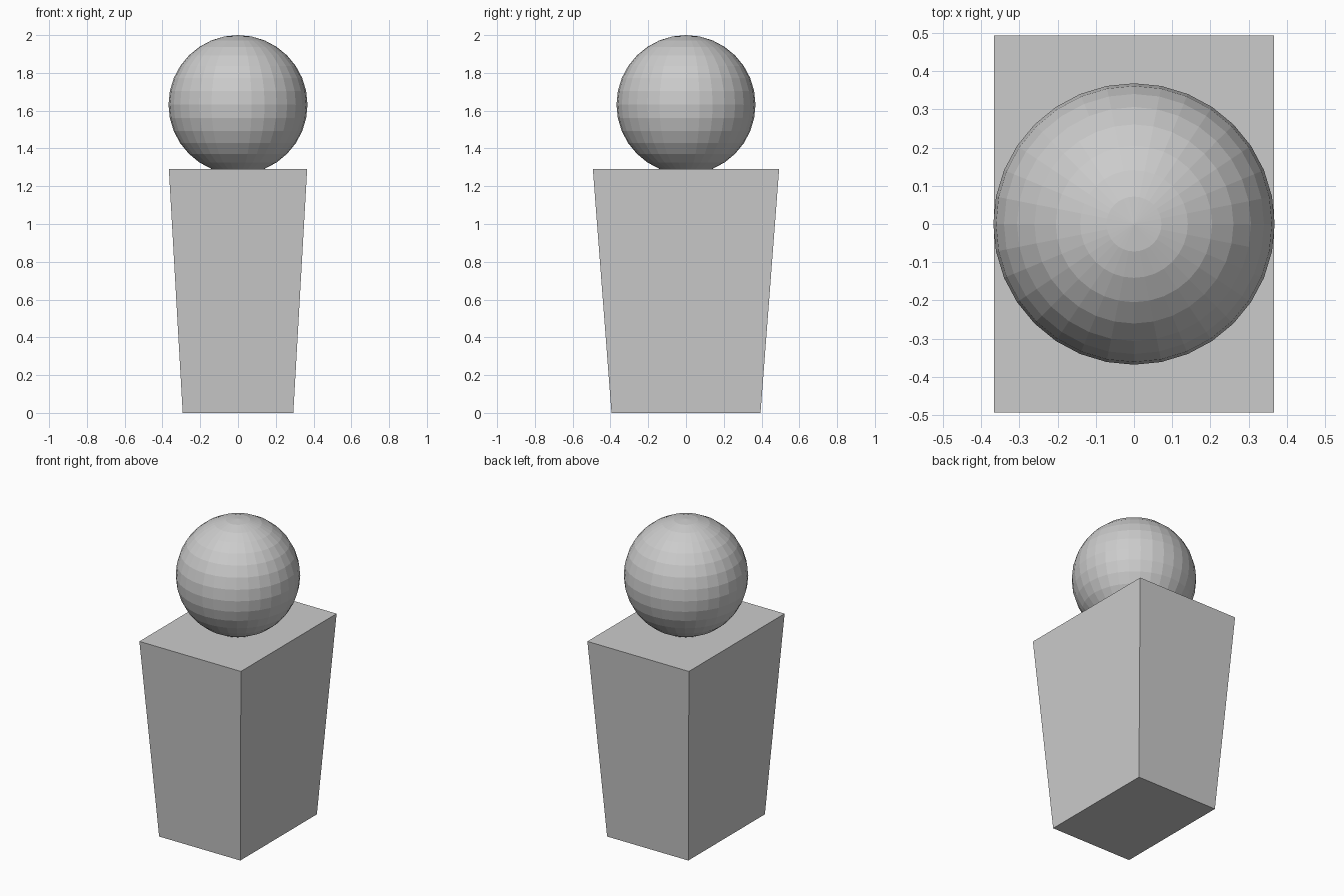
import bpy
import bmesh

if "Cube" in bpy.data.objects:
    bpy.data.objects.remove(bpy.data.objects["Cube"])

# Tapered body: a box whose bottom face is narrowed to 80 percent
TOP_X, TOP_Y, HEIGHT, TAPER = 0.366, 0.493, 1.29, 0.8
bm = bmesh.new()
bmesh.ops.create_cube(bm, size=2)
for v in bm.verts:
    s = 1.0 if v.co.z > 0 else TAPER
    v.co = (v.co.x * TOP_X * s, v.co.y * TOP_Y * s, HEIGHT if v.co.z > 0 else 0)
mesh = bpy.data.meshes.new("tapered_body")
bm.to_mesh(mesh)
bm.free()
bpy.context.collection.objects.link(bpy.data.objects.new("tapered_body", mesh))

# Ball head: flat-shaded sphere slightly sunk into the body's top
RADIUS = 0.368
bpy.ops.mesh.primitive_uv_sphere_add(segments=32, ring_count=16, radius=RADIUS,
                                     location=(0, 0, 2 - RADIUS))
bpy.context.object.name = "ball_head"
